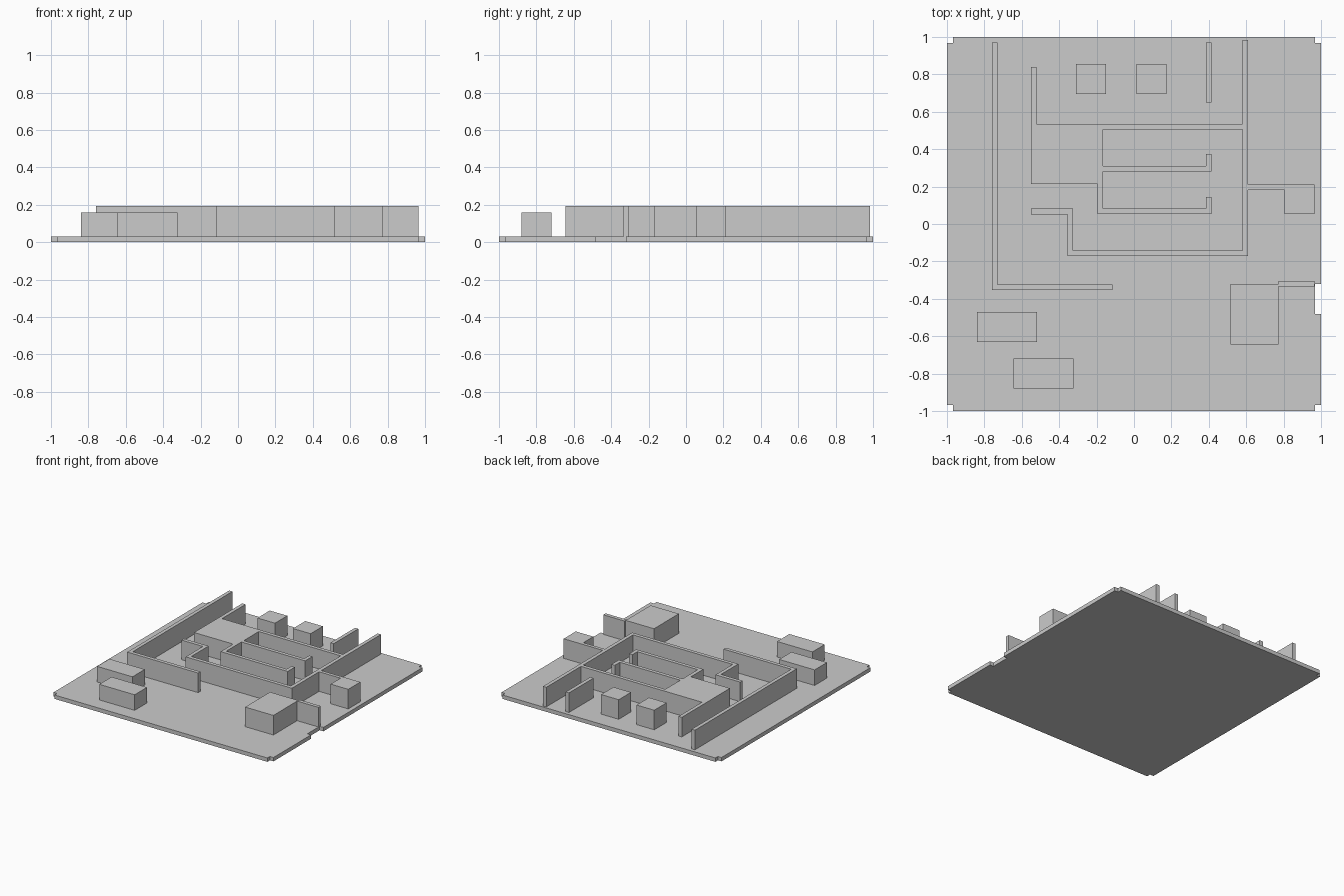
import bpy, bmesh
from mathutils import Vector

if "Cube" in bpy.data.objects:
    bpy.data.objects.remove(bpy.data.objects["Cube"])

FLOOR, WALL, LOW = 0.032, 0.193, 0.16
T = 0.03


def prism(name, pts, z0, z1):
    """Extrude a flat outline from z0 to z1."""
    bm = bmesh.new()
    face = bm.faces.new([bm.verts.new((x, y, z0)) for x, y in pts])
    new = bmesh.ops.extrude_face_region(bm, geom=[face])["geom"]
    top = [v for v in new if isinstance(v, bmesh.types.BMVert)]
    bmesh.ops.translate(bm, verts=top, vec=(0, 0, z1 - z0))
    bmesh.ops.recalc_face_normals(bm, faces=bm.faces[:])
    me = bpy.data.meshes.new(name)
    bm.to_mesh(me)
    bm.free()
    ob = bpy.data.objects.new(name, me)
    bpy.context.collection.objects.link(ob)
    return ob


def box(name, x0, x1, y0, y1, z1):
    return prism(name, [(x0, y0), (x1, y0), (x1, y1), (x0, y1)], FLOOR, z1)


def wall(name, path):
    """Wall of constant thickness with mitred right-angle corners."""
    p = [Vector(q) for q in path]
    dirs = [(b - a).normalized() for a, b in zip(p, p[1:])]
    norm = [Vector((-d.y, d.x)) for d in dirs]
    offs = [norm[0]] + [a + b for a, b in zip(norm, norm[1:])] + [norm[-1]]
    left = [q + o * T / 2 for q, o in zip(p, offs)]
    right = [q - o * T / 2 for q, o in zip(p, offs)]
    return prism(name, left + right[::-1], FLOOR, WALL)


# Floor slab with notched corners and a doorway notch on the right edge
n = 0.967
prism("floor_slab", [
    (-n, -1), (n, -1), (n, -n), (1, -n), (1, -0.48), (n, -0.48), (n, -0.32),
    (1, -0.32), (1, n), (n, n), (n, 1), (-n, 1), (-n, n), (-1, n), (-1, -n),
    (-n, -n)], 0, FLOOR)

# Outer and middle walls
wall("left_wall", [(-0.745, 0.97), (-0.745, -0.338), (-0.115, -0.338)])
wall("middle_wall", [(-0.55, 0.067), (-0.34, 0.067), (-0.34, -0.157),
                     (0.595, -0.157), (0.595, 0.985)])
wall("back_stub_wall", [(0.4, 0.65), (0.4, 0.97)])
wall("short_link_wall", [(0.415, 0.52), (0.58, 0.52)])

# Comb-shaped inner partition with a solid core
prism("inner_partition", [
    (-0.55, 0.84), (-0.55, 0.215), (-0.195, 0.215), (-0.195, 0.053),
    (0.415, 0.053), (0.415, 0.145), (0.385, 0.145), (0.385, 0.083),
    (-0.165, 0.083), (-0.165, 0.28), (0.415, 0.28), (0.415, 0.375),
    (0.385, 0.375), (0.385, 0.31), (-0.165, 0.31), (-0.165, 0.505),
    (0.415, 0.505), (0.415, 0.535), (-0.52, 0.535), (-0.52, 0.84)],
    FLOOR, WALL)

# Right-hand wall with attached block
prism("right_wall_block", [
    (0.61, 0.21), (0.61, 0.182), (0.805, 0.182), (0.805, 0.053),
    (0.965, 0.053), (0.965, 0.21)], FLOOR, WALL)

# Front right room block and its wall
box("room_block", 0.515, 0.772, -0.643, -0.32, WALL)
wall("room_wall", [(0.772, -0.32), (0.965, -0.32)])

# Free-standing blocks
for i, x in enumerate((-0.31, 0.013)):
    box(f"back_block_{i + 1}", x, x + 0.16, 0.695, 0.855, WALL)
for i, (x, y) in enumerate(((-0.84, -0.63), (-0.645, -0.88))):
    box(f"front_block_{i + 1}", x, x + 0.322, y, y + 0.16, LOW)
